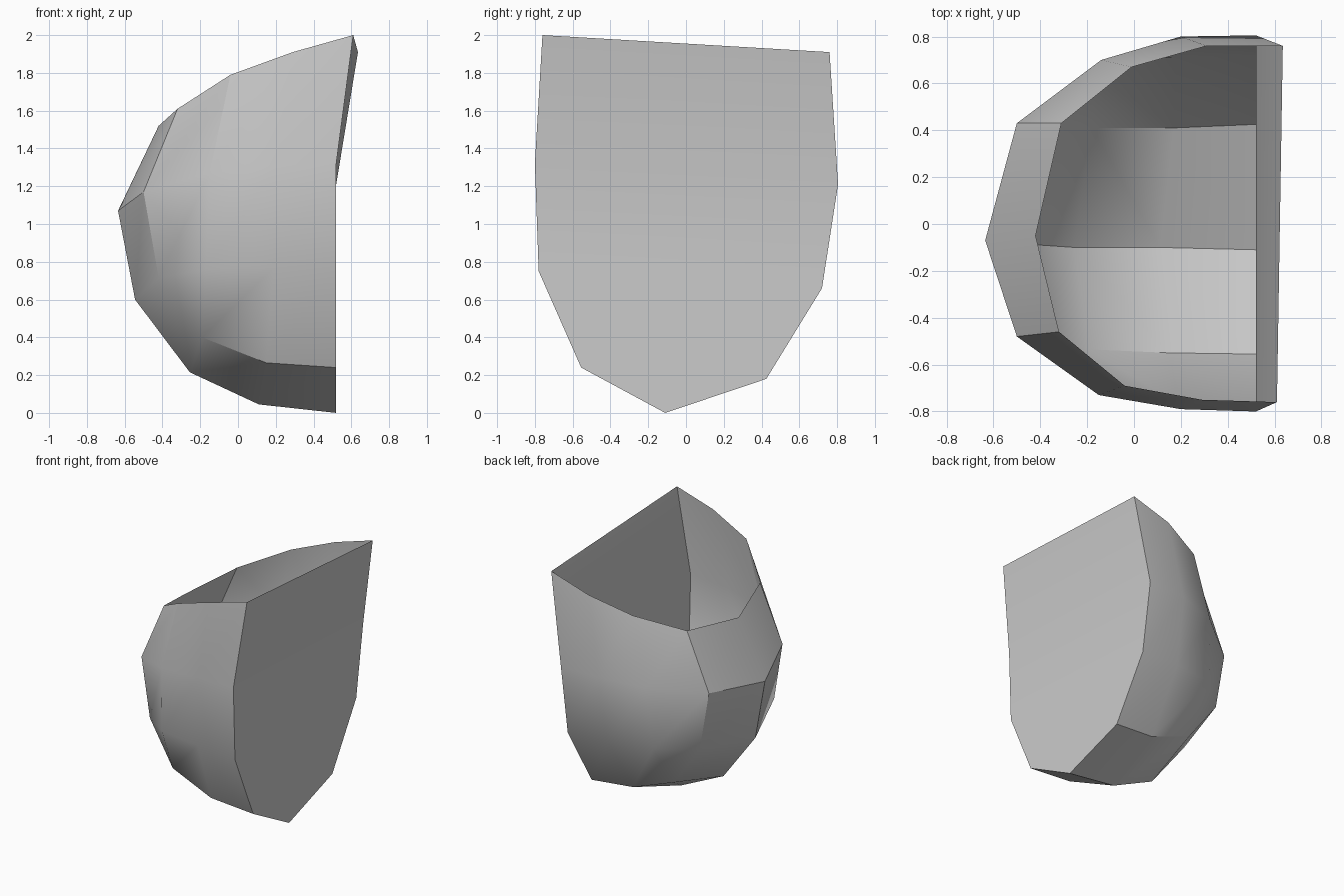
import bpy, bmesh, math

cube = bpy.data.objects.get("Cube")
if cube:
    bpy.data.objects.remove(cube, do_unlink=True)

# One plain grey material
grey = bpy.data.materials.new("light_grey")
grey.use_nodes = True
colour = (0.6, 0.6, 0.6, 1.0)
grey.diffuse_color = colour
grey.node_tree.nodes["Principled BSDF"].inputs["Base Color"].default_value = colour

# Cross-sections running from the front corner round the curved side to the back corner
rim = [(0.61, -0.76, 2.0), (0.29, -0.75, 1.91), (-0.04, -0.69, 1.79),
       (-0.32, -0.46, 1.61), (-0.42, -0.05, 1.52), (-0.31, 0.43, 1.57),
       (-0.01, 0.67, 1.70), (0.31, 0.76, 1.81), (0.635, 0.76, 1.91)]
waist = [(0.52, -0.80, 1.32), (0.20, -0.79, 1.31), (-0.15, -0.73, 1.27),
         (-0.50, -0.48, 1.17), (-0.635, -0.07, 1.07), (-0.50, 0.43, 1.13),
         (-0.14, 0.70, 1.18), (0.20, 0.80, 1.21), (0.52, 0.805, 1.21)]
lower = [(0.52, -0.78, 0.75), (0.19, -0.77, 0.77), (-0.17, -0.70, 0.76),
         (-0.42, -0.49, 0.715), (-0.545, -0.08, 0.60), (-0.42, 0.43, 0.67),
         (-0.17, 0.65, 0.69), (0.18, 0.71, 0.68), (0.52, 0.72, 0.66)]
# Floor strips: front, middle and back, each from the flat wall to the curved side
floor = [[(0.52, -0.555, 0.24), (0.15, -0.55, 0.265), (-0.19, -0.535, 0.40)],
         [(0.52, -0.11, 0.0), (0.11, -0.10, 0.045), (-0.255, -0.10, 0.215)],
         [(0.52, 0.425, 0.18), (0.17, 0.41, 0.21), (-0.18, 0.41, 0.34)]]

bm = bmesh.new()
R, W, L = ([bm.verts.new(p) for p in row] for row in (rim, waist, lower))
F = [[bm.verts.new(p) for p in strip] for strip in floor]


def bridge(a, b):
    """Join two equal rows of vertices with quads."""
    for i in range(len(a) - 1):
        bm.faces.new((a[i], a[i + 1], b[i + 1], b[i]))


# Curved side walls
bridge(R, W)
bridge(W, L)

# Rounded underside
bridge(L[:3], F[0])
bridge(L[3:6], [F[0][2], F[1][2], F[2][2]])
bridge(L[6:], F[2][::-1])
bridge(F[0], F[1])
bridge(F[1], F[2])

# Triangular lower corners
bm.faces.new((L[2], L[3], F[0][2]))
bm.faces.new((L[5], L[6], F[2][2]))

# Flat side wall, leaning outward above the waist
bm.faces.new((R[0], W[0], W[8], R[8]))
bm.faces.new((W[0], L[0], F[0][0], F[1][0], F[2][0], L[8], W[8]))

bmesh.ops.recalc_face_normals(bm, faces=bm.faces)
# Keep the normals pointing out of the open shell
bm.faces.ensure_lookup_table()
bm.normal_update()
if bm.faces[-1].normal.x < 0:
    bmesh.ops.reverse_faces(bm, faces=bm.faces)

mesh = bpy.data.meshes.new("open_scoop")
bm.to_mesh(mesh)
bm.free()
mesh.materials.append(grey)
scoop = bpy.data.objects.new("open_scoop", mesh)
bpy.context.collection.objects.link(scoop)

# Soft facets with crisp edges
bpy.ops.object.select_all(action='DESELECT')
scoop.select_set(True)
bpy.context.view_layer.objects.active = scoop
bpy.ops.object.shade_smooth_by_angle(angle=math.radians(30))
